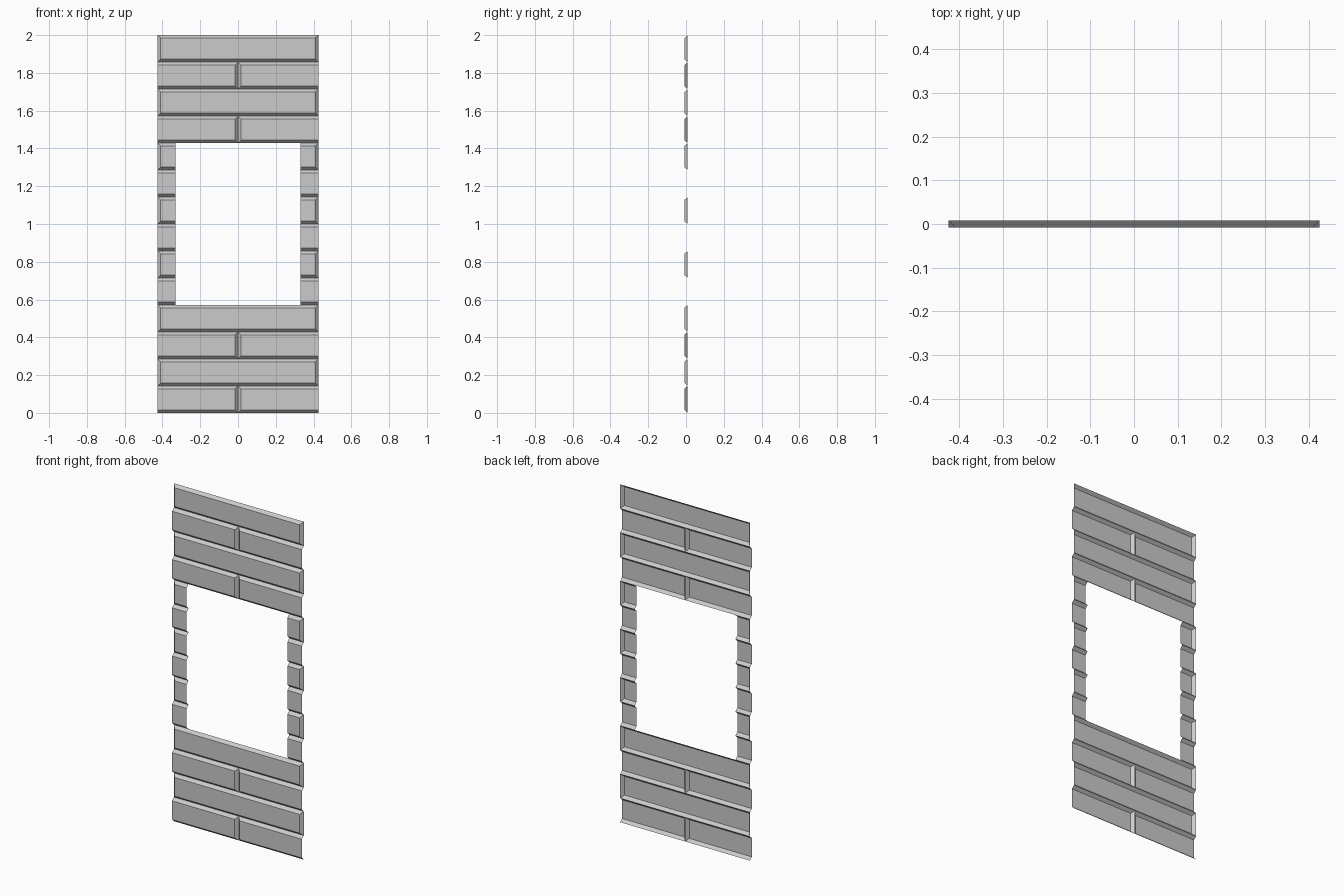
import bpy, bmesh

if "Cube" in bpy.data.objects:
    bpy.data.objects.remove(bpy.data.objects["Cube"])

ROWS, HEIGHT = 14, 2.0
COURSE = HEIGHT / ROWS          # height of one course
HALF_W, OPEN_W = 0.425, 0.33    # half widths of panel and window opening
DEPTH, BEVEL = 0.0085, 0.016    # half relief depth, bevel width


def add_brick(bm, x0, x1, z0, bevel_left, bevel_right):
    """Open-backed brick face; unbevelled ends are left as cut edges."""
    z1 = z0 + COURSE
    l = x0 + (BEVEL if bevel_left else 0)
    r = x1 - (BEVEL if bevel_right else 0)
    outer = [bm.verts.new((x, DEPTH, z)) for x, z in
             ((x0, z0), (x1, z0), (x1, z1), (x0, z1))]
    inner = [bm.verts.new((x, -DEPTH, z)) for x, z in
             ((l, z0 + BEVEL), (r, z0 + BEVEL), (r, z1 - BEVEL), (l, z1 - BEVEL))]
    bm.faces.new(inner)
    sides = (True, bevel_right, True, bevel_left)
    for i, present in enumerate(sides):
        if present:
            j = (i + 1) % 4
            bm.faces.new((outer[i], outer[j], inner[j], inner[i]))


def build(name, rows, bricks_for):
    bm = bmesh.new()
    for row in rows:
        for brick in bricks_for(row % 2 == 1):
            x0, x1, left, right = brick
            add_brick(bm, x0, x1, row * COURSE, left, right)
    bmesh.ops.remove_doubles(bm, verts=bm.verts, dist=1e-5)
    mesh = bpy.data.meshes.new(name)
    bm.to_mesh(mesh)
    bm.free()
    obj = bpy.data.objects.new(name, mesh)
    bpy.context.collection.objects.link(obj)
    return obj


# Full courses: one whole brick, alternating with two halves meeting mid-panel
def full_course(whole):
    if whole:
        return [(-HALF_W, HALF_W, True, True)]
    return [(-HALF_W, 0, False, True), (0, HALF_W, True, False)]


# Narrow cut bricks on either side of the window opening
def left_jamb(whole):
    return [(-HALF_W, -OPEN_W, whole, False)]


def right_jamb(whole):
    return [(OPEN_W, HALF_W, False, whole)]


build("lower_bricks", range(0, 4), full_course)
build("left_window_bricks", range(4, 10), left_jamb)
build("right_window_bricks", range(4, 10), right_jamb)
build("upper_bricks", range(10, 14), full_course)
